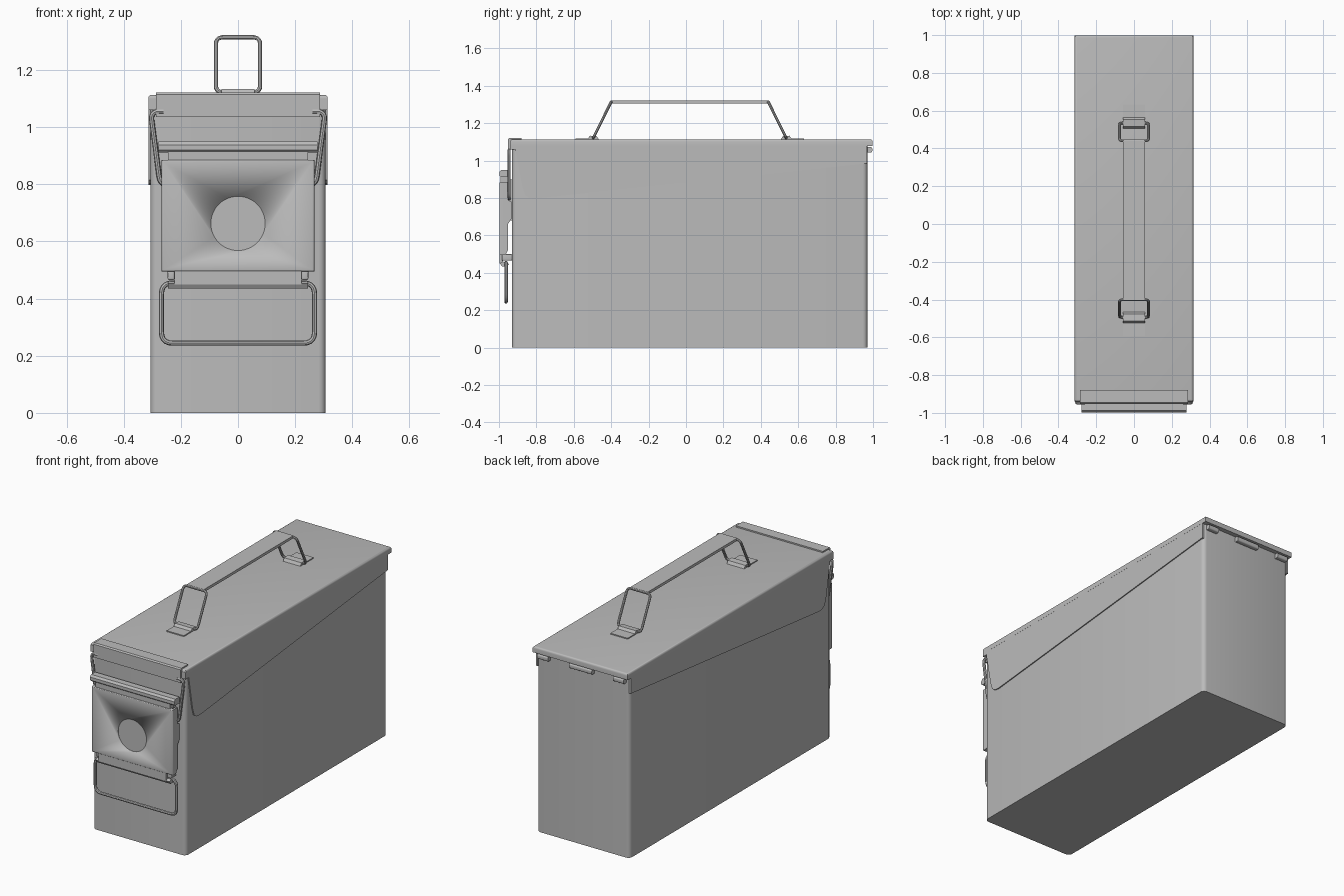
import bpy, bmesh
from mathutils import Vector

cube = bpy.data.objects.get("Cube")
if cube:
    bpy.data.objects.remove(cube, do_unlink=True)

GREY = (0.5, 0.5, 0.5, 1)
steel = bpy.data.materials.new("grey steel")
steel.use_nodes = True
steel.diffuse_color = GREY
steel.node_tree.nodes["Principled BSDF"].inputs["Base Color"].default_value = GREY


def finish(name, mesh):
    mesh.materials.clear()
    mesh.materials.append(steel)
    ob = bpy.data.objects.new(name, mesh)
    bpy.context.collection.objects.link(ob)
    bpy.ops.object.select_all(action='DESELECT')
    ob.select_set(True)
    bpy.context.view_layer.objects.active = ob
    bpy.ops.object.shade_smooth_by_angle(angle=0.6)
    return ob


def from_bmesh(name, bm):
    bmesh.ops.recalc_face_normals(bm, faces=bm.faces)
    mesh = bpy.data.meshes.new(name)
    bm.to_mesh(mesh)
    bm.free()
    return finish(name, mesh)


def box(name, x, y, z, bevel=0, rule=lambda e: True):
    """Box from (min, max) ranges; the edges picked by rule are rounded."""
    bm = bmesh.new()
    bmesh.ops.create_cube(bm, size=1)
    for v in bm.verts:
        v.co = [(a + b) / 2 + c * (b - a) for (a, b), c in zip((x, y, z), v.co)]
    if bevel:
        bmesh.ops.bevel(bm, geom=[e for e in bm.edges if rule(e)], offset=bevel,
                        segments=4, profile=0.5, affect='EDGES')
    return from_bmesh(name, bm)


def prism(name, profile, x0, x1):
    """Side profile of (y, z) points extruded across x."""
    bm = bmesh.new()
    face = bm.faces.new([bm.verts.new((x0, y, z)) for y, z in profile])
    new = bmesh.ops.extrude_face_region(bm, geom=[face])["geom"]
    bmesh.ops.translate(bm, vec=(x1 - x0, 0, 0),
                        verts=[v for v in new if isinstance(v, bmesh.types.BMVert)])
    return from_bmesh(name, bm)


def rounded(points, radius, closed):
    """Replace the corners of a path by short arcs."""
    pts = [Vector(p) for p in points]
    out = []
    for i, p in enumerate(pts):
        if not closed and i in (0, len(pts) - 1):
            out.append(p)
            continue
        a = p + (pts[i - 1] - p).normalized() * radius
        b = p + (pts[(i + 1) % len(pts)] - p).normalized() * radius
        for k in range(6):
            t = k / 5
            out.append(a * (1 - t) ** 2 + p * 2 * t * (1 - t) + b * t * t)
    return out


def wire(name, points, radius, corner, closed=False):
    curve = bpy.data.curves.new(name, 'CURVE')
    curve.dimensions = '3D'
    curve.bevel_depth = radius
    curve.bevel_resolution = 2
    curve.use_fill_caps = True
    spline = curve.splines.new('POLY')
    path = rounded(points, corner, closed)
    spline.points.add(len(path) - 1)
    for sp, p in zip(spline.points, path):
        sp.co = (*p, 1)
    spline.use_cyclic_u = closed
    temp = bpy.data.objects.new(name + " path", curve)
    bpy.context.collection.objects.link(temp)
    graph = bpy.context.evaluated_depsgraph_get()
    mesh = bpy.data.meshes.new_from_object(temp.evaluated_get(graph))
    bpy.data.objects.remove(temp, do_unlink=True)
    return finish(name, mesh)


def upright(e):
    a, b = e.verts
    return abs(a.co.z - b.co.z) > 0.5


def top_edge(e):
    return all(v.co.z > 1.1 for v in e.verts)


# Can body and lid
box("body", (-.307, .307), (-.93, .97), (0, 1.09), .025, upright)
box("lid", (-.314, .314), (-.94, .998), (1.077, 1.113), .012, top_edge)

# Lid side skirts and front corner tabs
skirt = [(-.94, 1.09), (-.94, 1.06), (-.912, 1.06), (-.875, .86), (-.86, .815),
         (-.84, .801), (-.81, .797), (.968, .985), (.968, 1.09)]
for side, s in (("left", 1), ("right", -1)):
    prism(f"{side}_skirt", skirt, s * .302, s * .3135)
    box(f"{side}_corner_tab", sorted((s * .28, s * .3135)), (-.942, -.925), (1.06, 1.1))

# Folded lip over the front edge of the lid
lip = [(-.88, 1.11), (-.88, 1.121), (-.945, 1.121), (-.952, 1.114),
       (-.952, 1.036), (-.938, 1.036), (-.938, 1.11)]
prism("lid_lip", lip, -.287, .287)

# Rear hinge: pin ends, centre knuckle
for name, x0, x1 in (("hinge_centre", -.075, .075), ("hinge_left", .215, .285),
                     ("hinge_right", -.285, -.215)):
    box(name, (x0, x1), (.965, .996), (1.043, 1.072), .009,
        lambda e: abs(e.verts[0].co.x - e.verts[1].co.x) > .03)

# Carrying handle: flat strap between two wire loops
box("handle_strap", (-.057, .057), (-.402, .442), (1.306, 1.322))
for name, foot, top, out in (("front", -.495, -.4, -1), ("rear", .535, .44, 1)):
    loop = [(x, y, z) for x, y, z in ((-.077, foot, 1.122), (.077, foot, 1.122),
                                      (.077, top, 1.314), (-.077, top, 1.314))]
    wire(f"{name}_handle_loop", loop, .0075, .025, True)
    box(f"{name}_handle_plate", (-.057, .057), sorted((foot, foot + out * .097)),
        (1.11, 1.119))
    clip = [(foot - out * .03, 1.11), (foot - out * .018, 1.13),
            (foot + out * .018, 1.133), (foot + out * .036, 1.11)]
    prism(f"{name}_handle_clip", clip, -.057, .057)

# Latch face with a shallow round recess
latch = box("latch_face", (-.267, .267), (-.998, -.978), (.495, .885), .006,
            lambda e: all(v.co.y < -.99 for v in e.verts))
bm = bmesh.new()
bmesh.ops.create_cone(bm, cap_ends=True, segments=48, radius1=.095, radius2=.095, depth=.02)
cutter = from_bmesh("recess_cutter", bm)
cutter.rotation_euler.x = 1.5707963
cutter.location = (0, -1.003, .663)
cutter.hide_render = True
cutter.hide_set(True)
cut = latch.modifiers.new("recess", 'BOOLEAN')
cut.object = cutter
cut.solver = 'EXACT'
bpy.context.view_layer.update()
graph = bpy.context.evaluated_depsgraph_get()
latch.data = bpy.data.meshes.new_from_object(latch.evaluated_get(graph))
latch.modifiers.clear()
bpy.data.objects.remove(cutter, do_unlink=True)

# Latch cheeks, wall mount, upper roll and lower tab
cheek = [(-.985, .885), (-.985, .495), (-.965, .495), (-.952, .52),
         (-.952, .66), (-.932, .69), (-.932, .78), (-.952, .79), (-.952, .885)]
for side, s in (("left", 1), ("right", -1)):
    prism(f"{side}_latch_cheek", cheek, s * .255, s * .267)
    box(f"{side}_latch_foot", sorted((s * .222, s * .246)), (-.985, -.93), (.465, .5), .006)
box("latch_mount", (-.24, .24), (-.96, -.925), (.68, .9))
box("latch_neck", (-.245, .245), (-.992, -.955), (.88, .92))
roll = [(-.95, .912), (-.99, .912), (-.998, .92), (-.998, .938), (-.988, .95), (-.95, .95)]
prism("latch_roll", roll, -.278, .278)
box("latch_tab", (-.222, .222), (-.996, -.978), (.45, .5))
lower = [(-.996, .452), (-.985, .435), (-.955, .435), (-.945, .447), (-.955, .452), (-.978, .46)]
prism("latch_lower_roll", lower, -.245, .245)

# Wire bails: the upper one hooks the lid, the lower one is the pull
upper = [(.26, -.946, 1.055), (.306, -.946, 1.055), (.272, -.946, .797), (.22, -.946, .797)]
for side, s in (("left", 1), ("right", -1)):
    wire(f"{side}_upper_bail", [(s * x, y, z) for x, y, z in upper], .009, .03)
pull = [(-.2, -.962, .455), (-.268, -.962, .455), (-.268, -.962, .244),
        (.268, -.962, .244), (.268, -.962, .455), (.2, -.962, .455)]
wire("pull_bail", pull, .009, .04)
